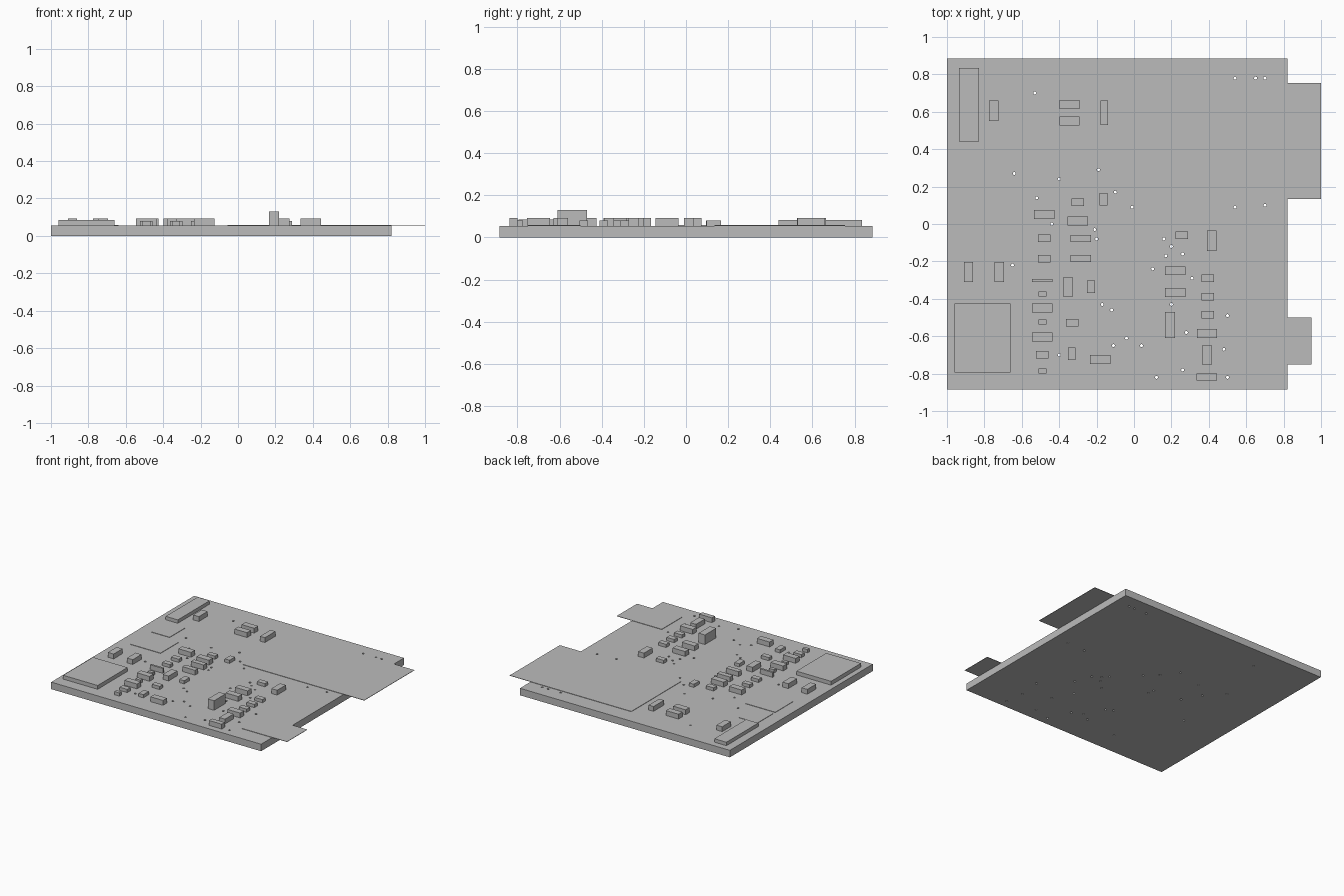
import bpy
import bmesh
from mathutils import Matrix, Vector

default_cube = bpy.data.objects.get("Cube")
if default_cube:
    bpy.data.objects.remove(default_cube, do_unlink=True)

BOARD_TOP = 0.055
PLATE_TOP = 0.058
LOW_TOP = 0.08
CHIP_TOP = 0.093

grey = bpy.data.materials.new("plain grey")
grey.use_nodes = True
colour = (0.5, 0.5, 0.5, 1)
grey.diffuse_color = colour
grey.node_tree.nodes["Principled BSDF"].inputs["Base Color"].default_value = colour


def finish(name, mesh_builder):
    """Turn a bmesh into a named grey object."""
    mesh = bpy.data.meshes.new(name)
    mesh_builder.to_mesh(mesh)
    mesh_builder.free()
    mesh.materials.append(grey)
    part = bpy.data.objects.new(name, mesh)
    bpy.context.collection.objects.link(part)
    return part


def box(name, left, right, front, back, bottom, top):
    """Box given by its outer limits."""
    builder = bmesh.new()
    centre = Vector((left + right, front + back, bottom + top)) / 2
    size = (right - left, back - front, top - bottom)
    matrix = Matrix.Translation(centre) @ Matrix.Diagonal((*size, 1))
    bmesh.ops.create_cube(builder, size=1, matrix=matrix)
    return finish(name, builder)


def chips(name, width, depth, top, centres):
    """Row of equal small boxes standing on the board."""
    for number, (x, y) in enumerate(centres, start=1):
        box(f"{name}_{number}", x - width / 2, x + width / 2,
            y - depth / 2, y + depth / 2, BOARD_TOP, top)


# Circuit board with drilled through holes
board = box("circuit_board", -1, 0.82, -0.885, 0.885, 0, BOARD_TOP)
hole_centres = [
    (-.53, .70), (-.64, .27), (-.40, .24), (-.19, .29), (-.10, .17),
    (-.01, .09), (-.52, .14), (-.44, 0), (-.21, -.03), (-.20, -.08),
    (-.65, -.22), (.16, -.08), (.20, -.12), (.17, -.17), (.26, -.16),
    (.10, -.24), (.31, -.29), (.20, -.43), (.50, -.49), (.28, -.58),
    (.48, -.67), (.50, -.82), (.26, -.78), (.12, -.82), (.04, -.65),
    (-.04, -.61), (-.11, -.65), (-.12, -.46), (-.17, -.43), (-.40, -.70),
    (.54, .09), (.70, .10), (.54, .78), (.65, .78), (.70, .78),
]
drill = bmesh.new()
for x, y in hole_centres:
    bmesh.ops.create_cone(drill, cap_ends=True, segments=12,
                          radius1=0.008, radius2=0.008, depth=0.3,
                          matrix=Matrix.Translation((x, y, 0)))
cutter = finish("hole_cutter", drill)
cutter.hide_render = True
cutter.hide_set(True)
cut = board.modifiers.new("through holes", "BOOLEAN")
cut.operation = "DIFFERENCE"
cut.solver = "EXACT"
cut.object = cutter

# Apply the cut so the cutter can go
depsgraph = bpy.context.evaluated_depsgraph_get()
drilled = bpy.data.meshes.new_from_object(board.evaluated_get(depsgraph))
board.modifiers.clear()
board.data = drilled
bpy.data.objects.remove(cutter, do_unlink=True)

# Thin plates, two of which overhang the left edge
box("large_connector_plate", -0.055, 1, 0.135, 0.755, BOARD_TOP, PLATE_TOP)
box("small_connector_plate", 0.56, 0.95, -0.75, -0.5, BOARD_TOP, PLATE_TOP)
box("rear_thin_chip", -0.9, -0.74, 0.21, 0.4, BOARD_TOP, PLATE_TOP)
box("middle_thin_chip", -0.9, -0.64, -0.045, 0.18, BOARD_TOP, PLATE_TOP)

# Big modules
box("square_module", -0.96, -0.66, -0.795, -0.425, BOARD_TOP, 0.085)
box("edge_connector", -0.935, -0.83, 0.44, 0.835, BOARD_TOP, 0.082)
box("tall_component", 0.165, 0.22, -0.61, -0.47, BOARD_TOP, 0.13)
box("slim_component", -0.545, -0.435, -0.31, -0.294, BOARD_TOP, CHIP_TOP)
box("rear_component", -0.18, -0.138, 0.53, 0.66, BOARD_TOP, CHIP_TOP)

# Long components lying across the board
chips("wide_component", 0.109, 0.048, CHIP_TOP, [
    (-.345, .64), (-.345, .55), (-.48, .05), (-.30, .015),
    (-.49, -.45), (-.49, -.605), (-.18, -.725),
    (.22, -.25), (.22, -.365), (.39, -.585)])
chips("narrow_wide_component", 0.11, 0.038, CHIP_TOP, [
    (-.285, -.077), (-.285, -.185), (.39, -.818)])

# Long components lying front to back
chips("deep_component", 0.05, 0.108, CHIP_TOP, [
    (-.75, .605), (-.885, -.257), (-.72, -.257),
    (-.353, -.337), (.415, -.09), (.39, -.70)])

# Short components
chips("short_wide_component", 0.067, 0.04, LOW_TOP, [
    (-.30, .115), (-.48, -.075), (-.48, -.185), (-.33, -.527),
    (-.49, -.70), (.255, -.06), (.395, -.29), (.395, -.39), (.395, -.485)])
chips("short_deep_component", 0.042, 0.068, LOW_TOP, [
    (-.163, .132), (-.23, -.335), (-.333, -.693)])
chips("tiny_component", 0.043, 0.027, LOW_TOP, [
    (-.49, -.374), (-.49, -.525), (-.49, -.787)])
